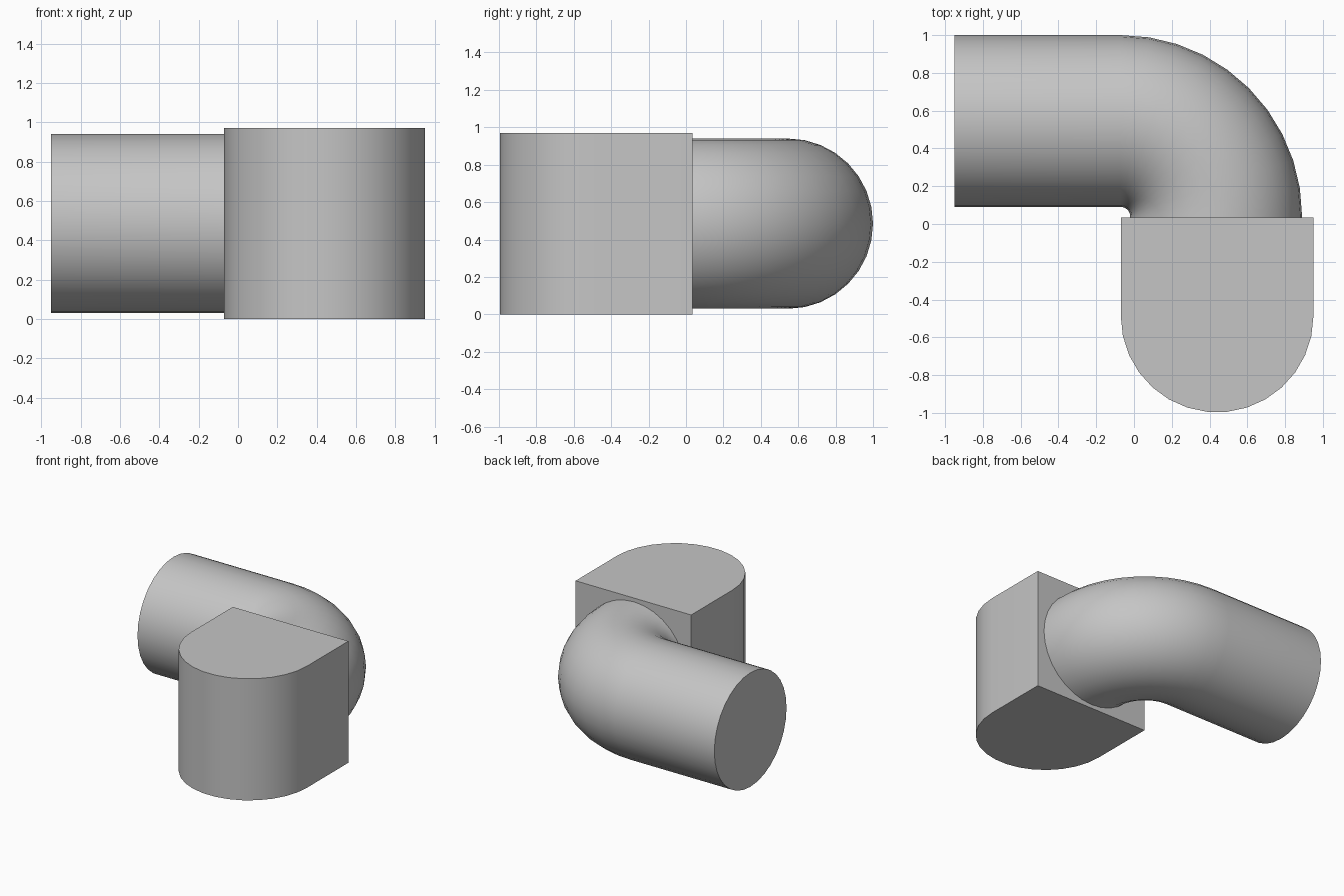
import bpy, bmesh
from math import pi, sin, cos, radians
from mathutils import Vector

cube = bpy.data.objects.get("Cube")
if cube:
    bpy.data.objects.remove(cube, do_unlink=True)

grey = bpy.data.materials.new("plain grey")
grey.use_nodes = True
colour = (0.56, 0.56, 0.56, 1)
grey.diffuse_color = colour
grey.node_tree.nodes["Principled BSDF"].inputs["Base Color"].default_value = colour


def add_part(name, bm):
    bmesh.ops.recalc_face_normals(bm, faces=bm.faces)
    mesh = bpy.data.meshes.new(name)
    bm.to_mesh(mesh)
    bm.free()
    mesh.materials.append(grey)
    obj = bpy.data.objects.new(name, mesh)
    bpy.context.collection.objects.link(obj)
    bpy.ops.object.select_all(action="DESELECT")
    obj.select_set(True)
    bpy.context.view_layer.objects.active = obj
    bpy.ops.object.shade_smooth_by_angle(angle=radians(30))


# Block: a square back with a rounded front, extruded upward
cx, cy, radius, back, height = 0.44, -0.487, 0.51, 0.035, 0.97
outline = [(cx + radius, back), (cx - radius, back)]
for i in range(16):
    a = pi + pi * i / 15
    outline.append((cx + radius * cos(a), cy + radius * sin(a)))
bm = bmesh.new()
base = bm.faces.new([bm.verts.new((x, y, 0)) for x, y in outline])
top = bmesh.ops.extrude_face_region(bm, geom=[base])
bmesh.ops.translate(bm, vec=(0, 0, height),
                    verts=[v for v in top["geom"] if isinstance(v, bmesh.types.BMVert)])
add_part("rounded_block", bm)

# Elbow pipe: round rings along a straight run and a quarter bend
pipe, bend, mid = 0.455, 0.505, 0.485
pivot = Vector((-0.07, 0.04, mid))
stations = [(Vector((-0.95, pivot.y, mid)), 0)]
stations += [(pivot, radians(9 * i)) for i in range(11)]
stations.append((Vector((pivot.x, back, mid)), pi / 2))
bm = bmesh.new()
rings = []
for centre, turn in stations:
    out = Vector((sin(turn), cos(turn), 0))
    ring = []
    for j in range(32):
        a = 2 * pi * j / 32
        ring.append(bm.verts.new(centre + out * (bend + pipe * cos(a))
                                 + Vector((0, 0, pipe * sin(a)))))
    rings.append(ring)
for r, s in zip(rings, rings[1:]):
    for j in range(32):
        k = (j + 1) % 32
        bm.faces.new((r[j], r[k], s[k], s[j]))
bm.faces.new(rings[0])
bm.faces.new(rings[-1])
add_part("elbow_pipe", bm)
